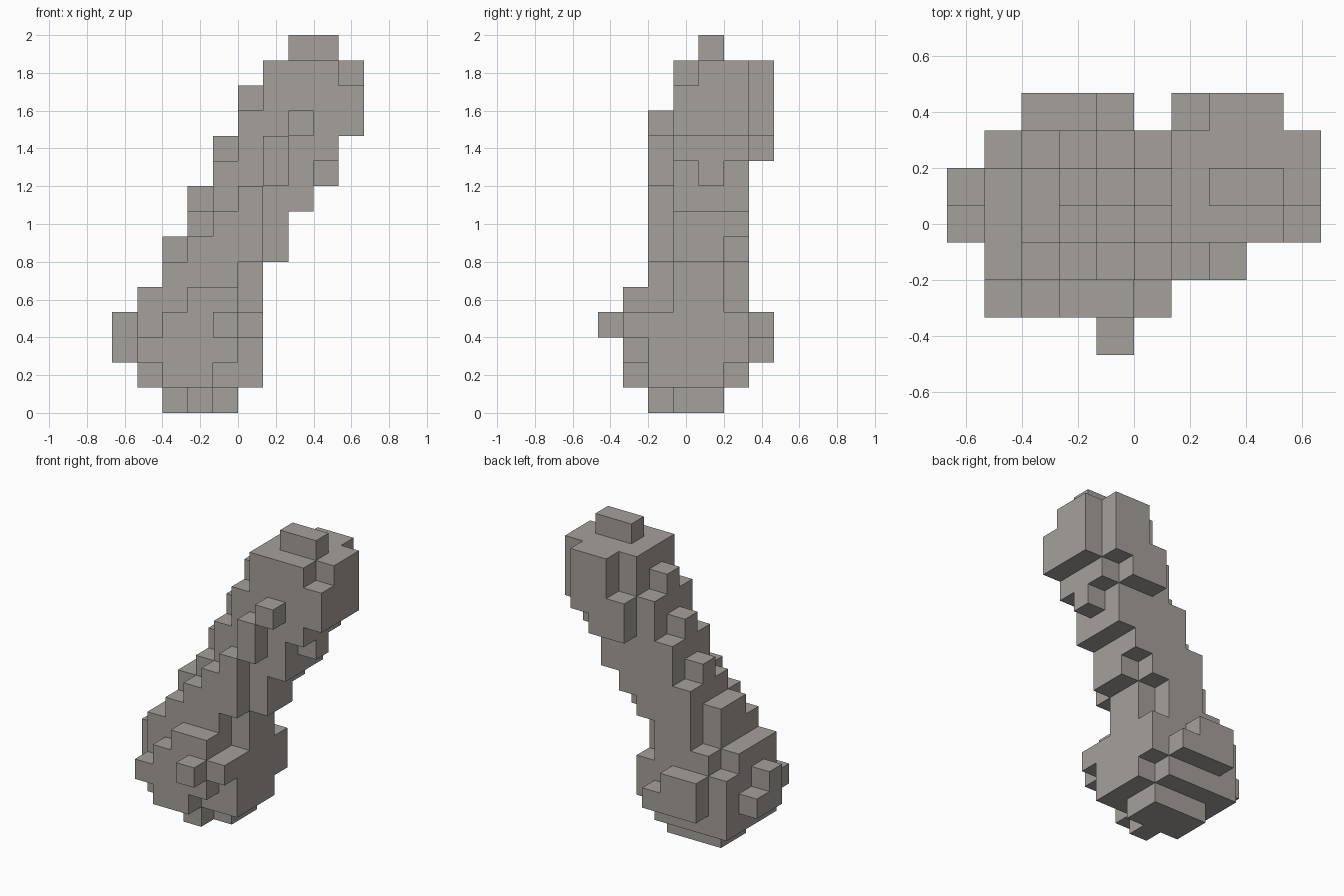
import bpy
import bmesh
from mathutils import Vector

# Remove the default cube
default_cube = bpy.data.objects.get("Cube")
if default_cube:
    bpy.data.objects.remove(default_cube, do_unlink=True)

UNIT = 2 / 15                     # edge length of one block
ORIGIN = Vector((-5, -3.5, 0))    # grid corner, in blocks


def make_material(name, colour):
    material = bpy.data.materials.new(name)
    material.use_nodes = True
    material.diffuse_color = colour
    shader = material.node_tree.nodes["Principled BSDF"]
    shader.inputs["Base Color"].default_value = colour
    shader.inputs["Roughness"].default_value = 0.9
    return material


def block(cells, x0, x1, y0, y1, z0, z1):
    """Fill a box of grid cells."""
    cells.update((x, y, z) for x in range(x0, x1)
                 for y in range(y0, y1) for z in range(z0, z1))


def staircase(cells, row, first_column, spans):
    """Fill neighbouring columns of one row, each from a bottom to a top."""
    for step, (bottom, top) in enumerate(spans):
        column = first_column + step
        block(cells, column, column + 1, row, row + 1, bottom, top)


def skin(name, cells, material):
    """Make a mesh from the outward faces of the filled cells."""
    bm = bmesh.new()
    corners = {}

    def corner(point):
        key = tuple(round(value) for value in point)
        if key not in corners:
            corners[key] = bm.verts.new((Vector(key) + ORIGIN) * UNIT)
        return corners[key]

    for cell in sorted(cells):
        base = Vector(cell)
        for axis in range(3):
            across, along = Vector(), Vector()
            across[(axis + 1) % 3] = 1
            along[(axis + 2) % 3] = 1
            for side in (-1, 1):
                normal = Vector()
                normal[axis] = side
                if tuple(round(v) for v in base + normal) in cells:
                    continue
                start = base + normal if side > 0 else base
                ring = [start, start + across, start + across + along, start + along]
                if side < 0:
                    ring.reverse()
                bm.faces.new([corner(point) for point in ring])

    mesh = bpy.data.meshes.new(name)
    bm.to_mesh(mesh)
    bm.free()
    mesh.materials.append(material)
    result = bpy.data.objects.new(name, mesh)
    bpy.context.collection.objects.link(result)
    return result


cells = set()

# Foot under the lower knob
block(cells, 2, 5, 3, 5, 0, 1)
block(cells, 3, 4, 2, 3, 0, 1)

# Lower knob: core and its right-hand flank
block(cells, 1, 5, 2, 5, 1, 5)
block(cells, 5, 6, 2, 5, 1, 4)
block(cells, 0, 1, 3, 5, 2, 3)
block(cells, 0, 1, 3, 4, 3, 4)

# Lower knob: front bulge
block(cells, 1, 5, 1, 2, 2, 3)
block(cells, 2, 4, 1, 2, 1, 4)
block(cells, 3, 5, 1, 2, 2, 5)
block(cells, 5, 6, 1, 2, 3, 4)
block(cells, 4, 5, 0, 1, 3, 4)

# Lower knob: back bulge
block(cells, 1, 5, 5, 6, 1, 4)
block(cells, 2, 5, 5, 6, 4, 5)
block(cells, 5, 6, 5, 6, 2, 4)
block(cells, 2, 5, 6, 7, 2, 3)
block(cells, 2, 4, 6, 7, 3, 4)

# Leaning shaft, row by row from front to back
staircase(cells, 2, 2, [(4, 6), (4, 7), (4, 8), (6, 9), (9, 11), (11, 12)])
staircase(cells, 3, 2, [(4, 7), (4, 8), (4, 10), (4, 12), (6, 14), (8, 14), (10, 14)])
staircase(cells, 4, 2, [(4, 7), (4, 9), (4, 11), (4, 13), (6, 14), (8, 14), (9, 14)])
staircase(cells, 5, 3, [(4, 8), (4, 10), (6, 12), (7, 14), (8, 14), (10, 14)])

# Upper knob: side, back and crown
block(cells, 9, 10, 3, 6, 11, 13)
block(cells, 9, 10, 4, 6, 13, 14)
block(cells, 6, 8, 6, 7, 10, 12)
block(cells, 7, 9, 6, 7, 11, 14)
block(cells, 7, 9, 4, 5, 14, 15)

bone_grey = make_material("warm_grey", (0.376, 0.351, 0.323, 1))
skin("block_bone", cells, bone_grey)
